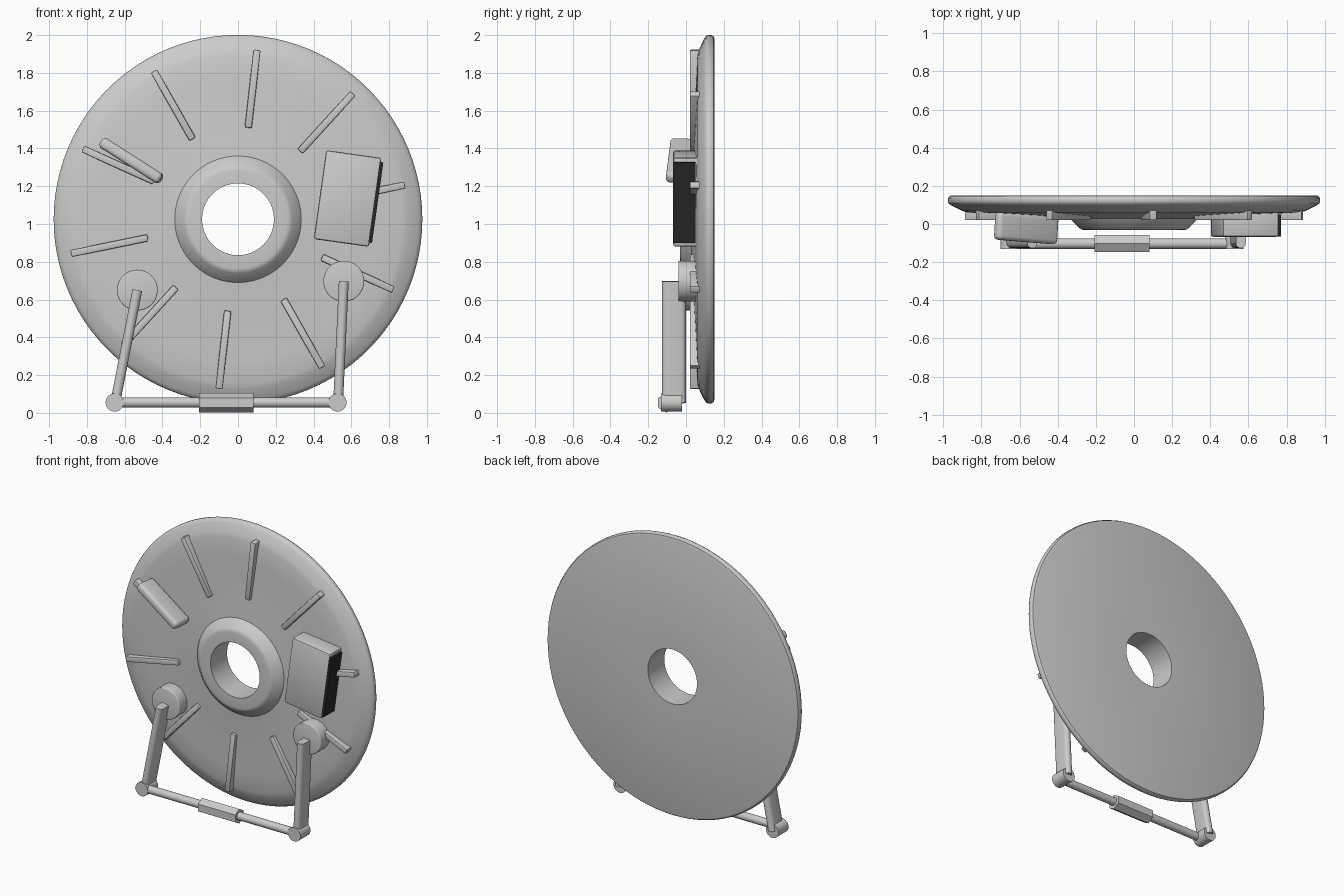
import bpy, bmesh, math
from mathutils import Vector, Matrix

if "Cube" in bpy.data.objects:
    bpy.data.objects.remove(bpy.data.objects["Cube"])

CZ = 1.025  # height of the dish centre


def material(name, col):
    m = bpy.data.materials.new(name)
    m.diffuse_color = (*col, 1)
    m.use_nodes = True
    m.node_tree.nodes["Principled BSDF"].inputs["Base Color"].default_value = m.diffuse_color
    return m


GREY = material("light_grey", (0.6, 0.6, 0.6))
BLACK = material("black", (0.02, 0.02, 0.02))


def finish(name, bm, mat=GREY, bevel=0, segs=3, matrix=None, angle=35):
    bmesh.ops.recalc_face_normals(bm, faces=bm.faces)
    if bevel:
        edges = [e for e in bm.edges if e.calc_face_angle(0) > 0.8]
        bmesh.ops.bevel(bm, geom=edges, offset=bevel, segments=segs,
                        profile=0.5, affect='EDGES')
    me = bpy.data.meshes.new(name)
    bm.to_mesh(me)
    bm.free()
    me.materials.append(mat)
    ob = bpy.data.objects.new(name, me)
    bpy.context.collection.objects.link(ob)
    if matrix:
        ob.matrix_world = matrix
    bpy.ops.object.select_all(action='DESELECT')
    ob.select_set(True)
    bpy.context.view_layer.objects.active = ob
    bpy.ops.object.shade_smooth_by_angle(angle=math.radians(angle))
    return ob


def box(name, loc, size, tilt=0, yaw=0, bevel=0.006, segs=2, mat=GREY):
    """Box turned by tilt (degrees, counter-clockwise seen from the front)."""
    bm = bmesh.new()
    bmesh.ops.create_cube(bm, size=1)
    bmesh.ops.scale(bm, vec=size, verts=bm.verts)
    m = (Matrix.Translation(loc) @ Matrix.Rotation(-math.radians(tilt), 4, 'Y')
         @ Matrix.Rotation(math.radians(yaw), 4, 'Z'))
    return finish(name, bm, mat, bevel, segs, m)


def rod(name, a, b, r, sides=32, bevel=0, turn=0):
    a, b = Vector(a), Vector(b)
    bm = bmesh.new()
    bmesh.ops.create_cone(bm, cap_ends=True, segments=sides, radius1=r,
                          radius2=r, depth=(b - a).length)
    m = (Matrix.Translation((a + b) / 2)
         @ (b - a).to_track_quat('Z', 'Y').to_matrix().to_4x4()
         @ Matrix.Rotation(math.radians(turn), 4, 'Z'))
    return finish(name, bm, GREY, bevel, 3, m)


def slat(name, a, b, y0, y1, width):
    """Bar with stadium section: long axis a-b in the xz plane, rounded front."""
    (ax, az), (bx, bz) = a, b
    length = math.hypot(bx - ax, bz - az)
    r = width / 2
    h = (y1 - y0) / 2 - r
    prof = [(r * math.cos(math.radians(t)),
             r * math.sin(math.radians(t)) + (h if t < 180 else -h))
            for t in list(range(0, 180, 20)) + [179.9]
            + list(range(180, 360, 20)) + [359.9]]
    bm = bmesh.new()
    f = bm.faces.new([bm.verts.new((-length / 2, y, z)) for z, y in prof])
    ext = bmesh.ops.extrude_face_region(bm, geom=[f])
    vs = [v for v in ext['geom'] if isinstance(v, bmesh.types.BMVert)]
    bmesh.ops.translate(bm, vec=(length, 0, 0), verts=vs)
    m = (Matrix.Translation(((ax + bx) / 2, (y0 + y1) / 2, (az + bz) / 2))
         @ Matrix.Rotation(-math.atan2(bz - az, bx - ax), 4, 'Y'))
    return finish(name, bm, matrix=m)


# Domed disc with raised hub and central hole, revolved about the y axis
profile = [(0.19, 0.15), (0.955, 0.15), (0.968, 0.146), (0.975, 0.135),
           (0.976, 0.118), (0.97, 0.106), (0.955, 0.096), (0.90, 0.069),
           (0.87, 0.060), (0.75, 0.054), (0.60, 0.047), (0.45, 0.039),
           (0.335, 0.03), (0.325, 0.016), (0.285, -0.022), (0.275, -0.029),
           (0.26, -0.032), (0.19, -0.032)]
bm = bmesh.new()
N = 96
rings = [[bm.verts.new((r * math.cos(2 * math.pi * i / N), y,
                        r * math.sin(2 * math.pi * i / N))) for r, y in profile]
         for i in range(N)]
for i in range(N):
    p, q = rings[i], rings[(i + 1) % N]
    for k in range(len(profile)):
        n = (k + 1) % len(profile)
        bm.faces.new((p[k], p[n], q[n], q[k]))
finish("disc_body", bm, matrix=Matrix.Translation((0, 0, CZ)))

# Ten radial ribs
for i in range(10):
    ang = 83.6 + 36 * i
    a = math.radians(ang)
    box(f"rib_{i + 1}", (0.695 * math.cos(a), 0.055, CZ + 0.695 * math.sin(a)),
        (0.415, 0.07, 0.038), tilt=ang, bevel=0.007)

# Equipment box with black side panel
box("equipment_box", (0.58, 0.005, 1.135), (0.295, 0.145, 0.475), tilt=-8, bevel=0.012)
t = math.radians(8)
box("side_panel", (0.58 + 0.15 * math.cos(t), -0.007, 1.135 - 0.15 * math.sin(t)),
    (0.022, 0.116, 0.43), tilt=-8, bevel=0, mat=BLACK)

# Handle bar
box("handle_bar", (-0.565, -0.022, 1.335), (0.375, 0.145, 0.06), tilt=-32.5,
    yaw=-4, bevel=0.022, segs=4)

# Legs: pivot disc, flat leg and foot joint on each side
for side, top, foot in (("left", (-0.533, 0.65), (-0.65, 0.055)),
                        ("right", (0.56, 0.697), (0.53, 0.055))):
    rod(f"{side}_pivot", (top[0], 0.1, top[1]), (top[0], -0.04, top[1]), 0.108, 48, 0.006)
    slat(f"{side}_leg", top, foot, -0.127, 0.0, 0.052)
    rod(f"{side}_foot_joint", (foot[0] - 0.003, -0.02, foot[1]),
        (foot[0] - 0.003, -0.132, foot[1]), 0.048, 32)

# Cross rod with hexagonal sleeve
rod("cross_rod", (-0.655, -0.103, 0.055), (0.53, -0.103, 0.055), 0.027, 24)
sleeve = rod("rod_sleeve", (-0.207, -0.103, 0.053), (0.082, -0.103, 0.053), 0.051, 6, turn=0)
# Point of the hexagon faces up
ws = [sleeve.matrix_world @ v.co for v in sleeve.data.vertices]
if max(w.z for w in ws) < 0.1:
    sleeve.matrix_world = sleeve.matrix_world @ Matrix.Rotation(math.radians(30), 4, 'Z')
